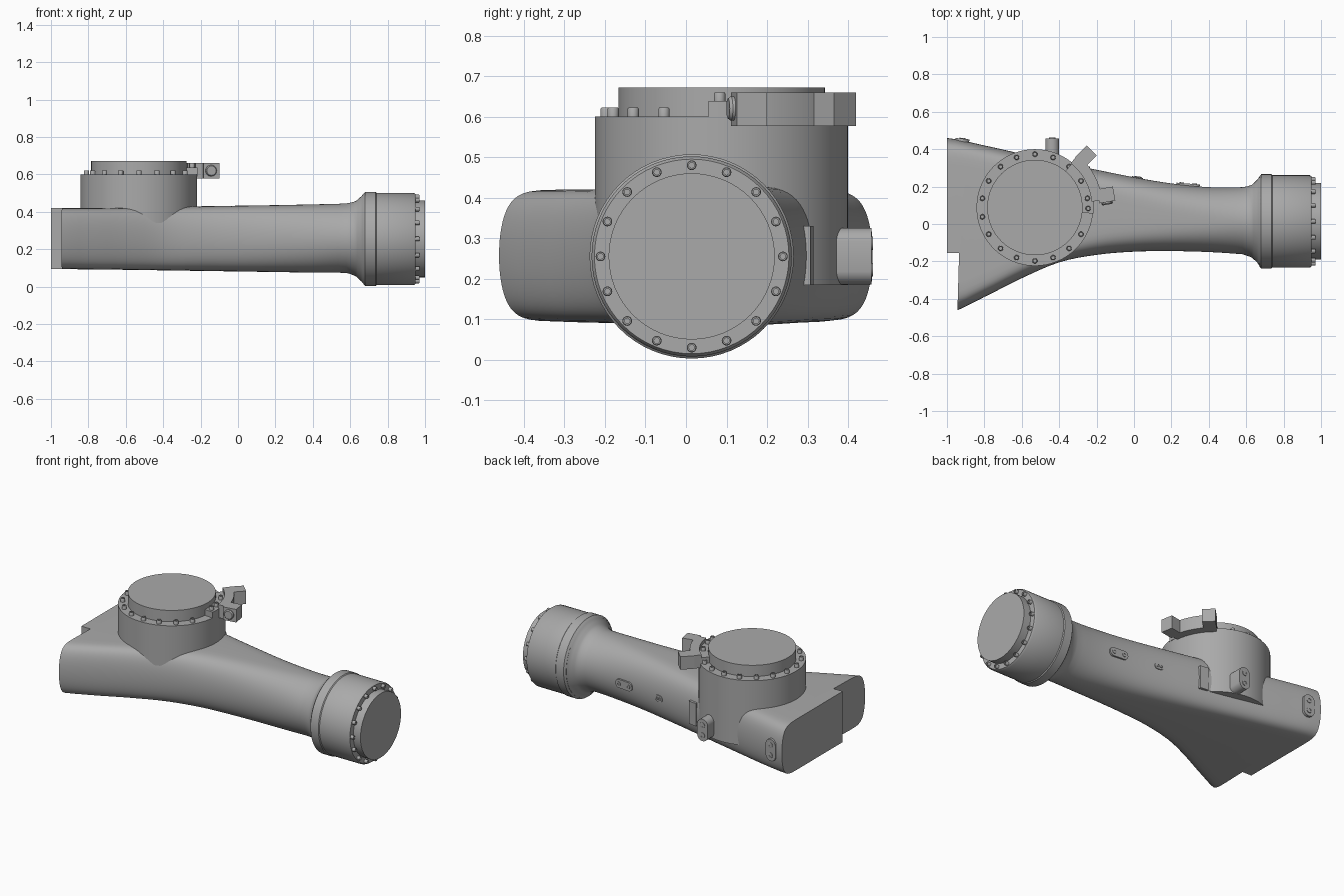
import bpy, bmesh, math
from mathutils import Matrix, Vector

cube = bpy.data.objects.get("Cube")
if cube:
    bpy.data.objects.remove(cube, do_unlink=True)

grey = bpy.data.materials.new("cast_grey")
grey.use_nodes = True
colour = (0.4, 0.4, 0.4, 1)
grey.diffuse_color = colour
grey.node_tree.nodes["Principled BSDF"].inputs["Base Color"].default_value = colour


def shade(mesh, degrees=35):
    mesh.shade_smooth()
    mesh.set_sharp_from_angle(angle=math.radians(degrees))


def finish(name, bm):
    bmesh.ops.remove_doubles(bm, verts=bm.verts, dist=0.00001)
    bmesh.ops.recalc_face_normals(bm, faces=bm.faces)
    mesh = bpy.data.meshes.new(name)
    bm.to_mesh(mesh)
    bm.free()
    mesh.materials.append(grey)
    shade(mesh)
    obj = bpy.data.objects.new(name, mesh)
    bpy.context.collection.objects.link(obj)
    return obj


def skin(bm, rings):
    """Bridge a list of equal closed rings and cap both ends."""
    loops = [[bm.verts.new(p) for p in ring] for ring in rings]
    for a, b in zip(loops, loops[1:]):
        for i in range(len(a)):
            j = (i + 1) % len(a)
            bm.faces.new((a[i], a[j], b[j], b[i]))
    bm.faces.new(loops[0][::-1])
    bm.faces.new(loops[-1])


def lathe(bm, profile, matrix, sides=64):
    """Turn (radius, height) points about the local z axis."""
    angles = [math.tau * i / sides for i in range(sides)]
    skin(bm, [[matrix @ Vector((r * math.cos(t), r * math.sin(t), h)) for t in angles]
              for r, h in profile])


def prism(bm, outline, low, high, matrix):
    skin(bm, [[matrix @ Vector((x, y, h)) for x, y in outline] for h in (low, high)])


def bolt(bm, matrix, radius=0.014, height=0.02):
    """Cap screw with a hollow socket."""
    lathe(bm, [(radius, -0.005), (radius, height * 0.85), (radius * 0.85, height),
               (radius * 0.55, height), (radius * 0.55, height * 0.5)], matrix, 16)


def catmull(a, b, c, d, t):
    return 0.5 * (2 * b + (c - a) * t + (2 * a - 5 * b + 4 * c - d) * t * t
                  + (3 * b - a - 3 * c + d) * t ** 3)


# Arm body: x, right edge, left edge, bottom, top, squareness
stations = [
    (-1.0, -0.48, 0.46, 0.095, 0.42, 16),
    (-0.8, -0.39, 0.42, 0.092, 0.42, 15),
    (-0.6, -0.29, 0.375, 0.09, 0.422, 12),
    (-0.4, -0.205, 0.33, 0.087, 0.425, 9),
    (-0.2, -0.165, 0.29, 0.084, 0.43, 6),
    (0.0, -0.148, 0.25, 0.081, 0.433, 4.5),
    (0.2, -0.145, 0.217, 0.078, 0.436, 3.3),
    (0.4, -0.15, 0.197, 0.075, 0.44, 2.5),
    (0.58, -0.162, 0.197, 0.073, 0.445, 2),
    (0.63, -0.18, 0.21, 0.055, 0.458, 2),
    (0.66, -0.208, 0.238, 0.028, 0.484, 2),
    (0.68, -0.235, 0.263, 0.005, 0.505, 2),
]


def section(x, y0, y1, z0, z1, power, count=64):
    ring = []
    for i in range(count):
        t = math.tau * (i + 0.5) / count
        c = math.cos(t)
        y = (y0 + y1) / 2 + (y1 - y0) / 2 * math.copysign(abs(c) ** (2 / power), c)
        ring.append(Vector((x, y, (z0 + z1) / 2 + (z1 - z0) / 2 * math.sin(t))))
    return ring


rings = []
last = len(stations) - 1
for i in range(last):
    four = [stations[min(max(i + k, 0), last)] for k in (-1, 0, 1, 2)]
    for step in range(4):
        t = step / 4
        row = [catmull(*vals, t) for vals in zip(*four)]
        row[0] = four[1][0] + (four[2][0] - four[1][0]) * t
        rings.append(section(*row))
rings.append(section(*stations[-1]))
bm = bmesh.new()
skin(bm, rings)
body = finish("arm_body", bm)

# Notch at the wide end
bm = bmesh.new()
prism(bm, [(-1.1, -0.155), (-0.935, -0.155), (-0.948, -0.6), (-1.1, -0.6)], -0.1, 0.6,
      Matrix.Identity(4))
cutter = finish("notch_cutter", bm)
cutter.hide_render = True
cut = body.modifiers.new("notch", "BOOLEAN")
cut.operation = "DIFFERENCE"
cut.object = cutter
graph = bpy.context.evaluated_depsgraph_get()
body_mesh = bpy.data.meshes.new_from_object(body.evaluated_get(graph))
body.modifiers.clear()
body.data = body_mesh
bpy.data.objects.remove(cutter, do_unlink=True)
shade(body.data)

# Round end flange with its cap and ring of bolts, turned along x
axis = Matrix.Translation((0, 0.014, 0.255)) @ Matrix.Rotation(math.pi / 2, 4, "Y")
bm = bmesh.new()
lathe(bm, [(0.24, 0.67), (0.252, 0.68), (0.252, 0.735), (0.247, 0.74), (0.247, 0.94),
           (0.24, 0.95), (0.205, 0.95), (0.205, 1.0)], axis)
finish("end_flange", bm)
bm = bmesh.new()
for k in range(16):
    spin = Matrix.Rotation(math.tau * k / 16, 4, "Z")
    bolt(bm, axis @ spin @ Matrix.Translation((0.225, 0, 0.95)), 0.012)
finish("end_flange_bolts", bm)

# Upright joint housing and its cap
tower = Matrix.Translation((-0.53, 0.088, 0))
bm = bmesh.new()
lathe(bm, [(0.312, 0.185), (0.312, 0.6), (0.255, 0.6), (0.255, 0.672)], tower)
finish("joint_housing", bm)


def arc_block(bm, start, end, inner, outer, low, high, steps=16):
    angles = [math.radians(start + (end - start) * i / steps) for i in range(steps + 1)]
    outline = [(outer * math.cos(t), outer * math.sin(t)) for t in angles]
    outline += [(inner * math.cos(t), inner * math.sin(t)) for t in reversed(angles)]
    prism(bm, outline, low, high, tower)


# Raised rim segment carrying the clamp
bm = bmesh.new()
arc_block(bm, -6, 50, 0.25, 0.314, 0.59, 0.638)
finish("raised_rim", bm)
bm = bmesh.new()
for k in range(18):
    angle = 20 * k - 10
    raised = 0 < angle < 50
    if angle == -10:
        angle, raised = -1, True
    place = Matrix.Rotation(math.radians(angle), 4, "Z")
    place = place @ Matrix.Translation((0.285, 0, 0.638 if raised else 0.6))
    bolt(bm, tower @ place, 0.014, 0.022)
finish("housing_bolts", bm)

# Curved clamp with two ears and a cross pin
bm = bmesh.new()
arc_block(bm, 6, 51, 0.305, 0.362, 0.577, 0.66)
finish("clamp_arc", bm)
bm = bmesh.new()
for angle in (10, 45):
    turn = tower @ Matrix.Rotation(math.radians(angle), 4, "Z")
    prism(bm, [(0.345, -0.038), (0.43, -0.038), (0.43, 0.038), (0.345, 0.038)],
          0.577, 0.66, turn)
finish("clamp_ears", bm)
bm = bmesh.new()
pin = tower @ Matrix.Rotation(math.radians(10), 4, "Z") @ Matrix.Translation((0.385, 0, 0.62))
lathe(bm, [(0.03, -0.03), (0.03, 0.045), (0.025, 0.052)],
      pin @ Matrix.Rotation(math.pi / 2, 4, "X"), 24)
finish("clamp_pin", bm)


def pad(name, x, y, z, length, width, depth, slope, upright):
    """Rounded pad on the +y wall with two screws."""
    place = Matrix.Translation((x, y, z)) @ Matrix.Rotation(slope, 4, "Z")
    place = place @ Matrix.Rotation(-math.pi / 2, 4, "X")
    if upright:
        place = place @ Matrix.Rotation(math.pi / 2, 4, "Z")
    r, reach = width / 2, (length - width) / 2
    outline = []
    for i in range(24):
        t = math.tau * (i + 0.5) / 24
        c = math.cos(t)
        outline.append((math.copysign(reach, c) + r * c, r * math.sin(t)))
    bm = bmesh.new()
    prism(bm, outline, -depth, 0, place)
    for side in (-1, 1):
        bolt(bm, place @ Matrix.Translation((side * reach, 0, 0)), r * 0.45, 0.004)
    finish(name, bm)


pad("housing_boss", -0.437, 0.458, 0.255, 0.14, 0.075, 0.12, 0, True)
pad("rear_wall_pad", -0.917, 0.456, 0.255, 0.14, 0.075, 0.06, -0.1, True)
pad("long_arm_pad", 0.29, 0.216, 0.255, 0.125, 0.055, 0.04, -0.08, False)
pad("short_arm_pad", 0.02, 0.251, 0.255, 0.06, 0.04, 0.03, -0.16, False)

# Upright rib where the housing meets the arm wall
bm = bmesh.new()
prism(bm, [(-0.29, 0.24), (-0.235, 0.24), (-0.235, 0.307), (-0.29, 0.314)], 0.185, 0.33,
      Matrix.Identity(4))
finish("wall_rib", bm)
